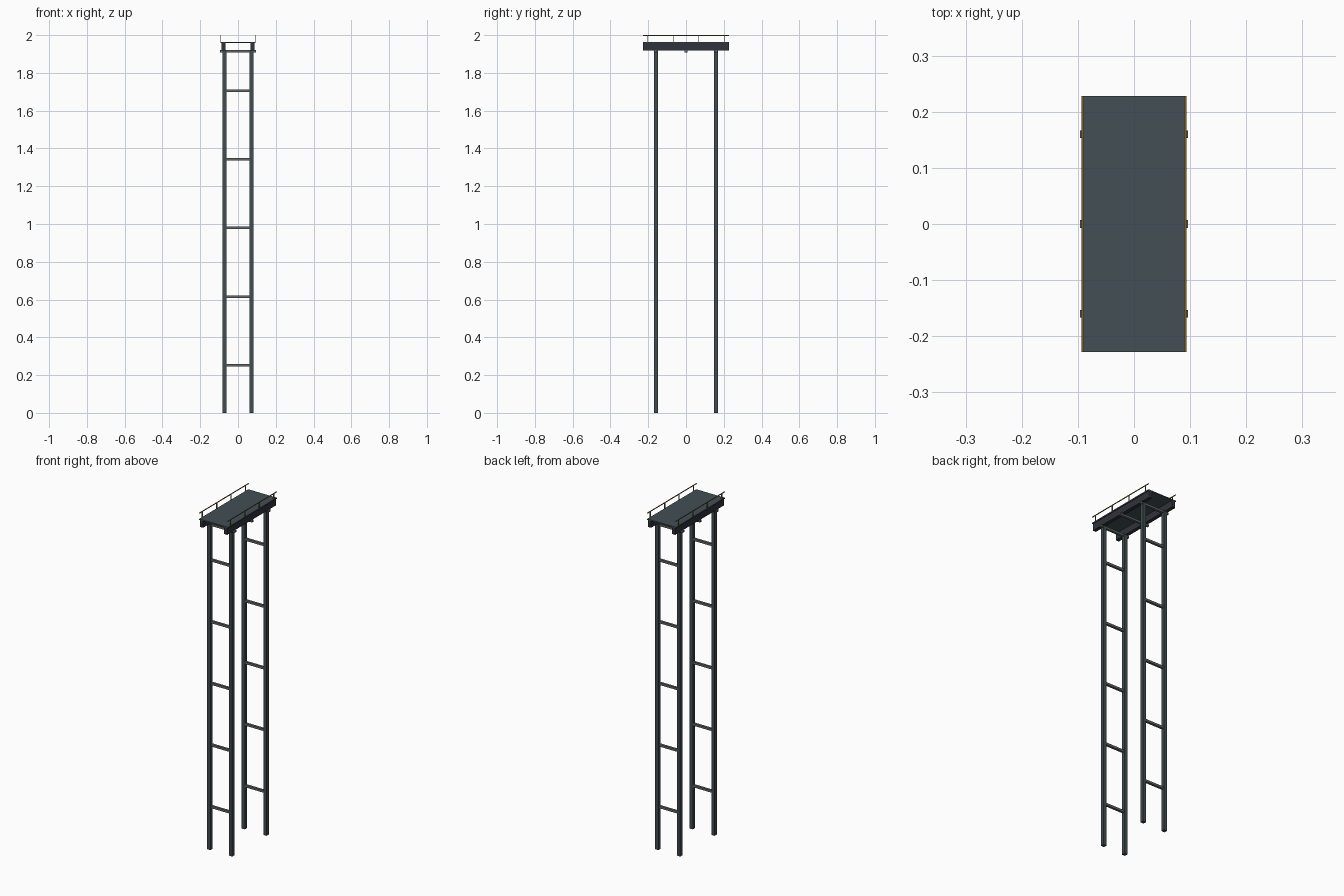
import bpy

if "Cube" in bpy.data.objects:
    bpy.data.objects.remove(bpy.data.objects["Cube"])


def material(name, rgb):
    m = bpy.data.materials.new(name)
    m.diffuse_color = (*rgb, 1.0)
    m.use_nodes = True
    m.node_tree.nodes["Principled BSDF"].inputs["Base Color"].default_value = m.diffuse_color
    return m


SLATE = material("slate deck", (0.056, 0.080, 0.090))
STEEL = material("leg steel", (0.052, 0.072, 0.078))
DARK = material("dark girder", (0.030, 0.033, 0.045))
GREY = material("grey brace", (0.125, 0.135, 0.135))
BROWN = material("rail brown", (0.20, 0.12, 0.035))


def box(name, center, size, mat):
    bpy.ops.mesh.primitive_cube_add(size=1, location=center)
    o = bpy.context.object
    o.name = name
    o.scale = size
    bpy.ops.object.transform_apply(location=False, rotation=False, scale=True)
    o.data.materials.append(mat)
    return o


# Deck plate
box("deck", (0, 0, 1.9605), (0.186, 0.456, 0.007), SLATE)

for sx in (-1, 1):
    # Long girder under each deck edge
    box("girder", (sx * 0.078, 0, 1.9375), (0.021, 0.456, 0.039), DARK)

    # Tall legs
    for y in (-0.16, 0.16):
        box("leg", (sx * 0.071, y, 0.96), (0.021, 0.021, 1.92), STEEL)

    # Handrail with four posts
    box("handrail", (sx * 0.0915, 0, 1.998), (0.004, 0.456, 0.004), BROWN)
    for y in (-0.202, -0.067, 0.067, 0.202):
        box("rail_post", (sx * 0.0915, y, 1.98), (0.004, 0.004, 0.036), BROWN)

# Cross beams under the girders
for y in (-0.16, 0, 0.16):
    box("cross_beam", (0, y, 1.914), (0.192, 0.014, 0.012), GREY)

# Rungs bracing each pair of legs
for y in (-0.16, 0.16):
    for i in range(5):
        box("leg_brace", (0, y, 0.253 + i * 0.363), (0.142, 0.014, 0.013), GREY)
